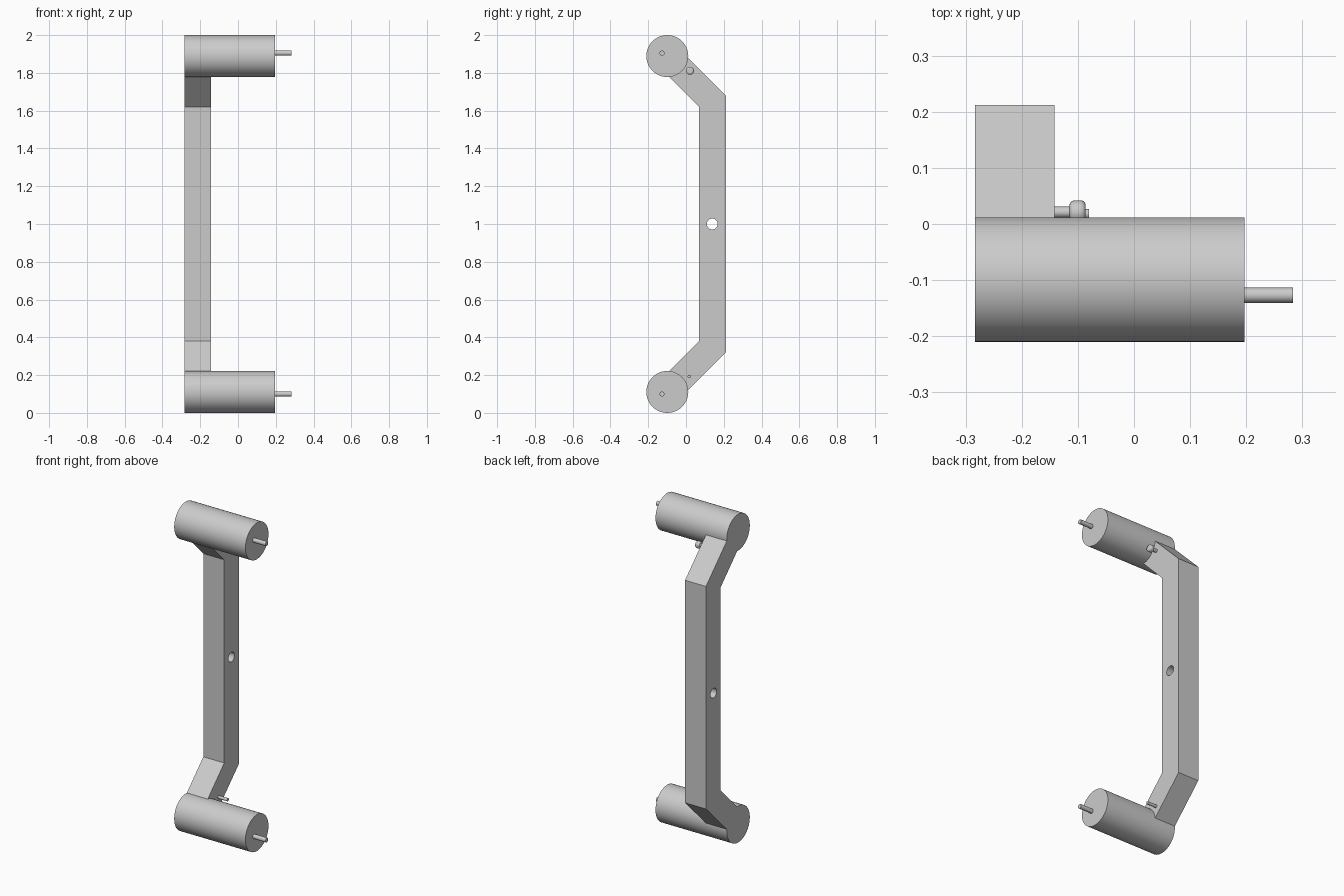
import bpy, bmesh
from math import sin, cos, asin, pi, radians

if "Cube" in bpy.data.objects:
    bpy.data.objects.remove(bpy.data.objects["Cube"])

X0, X1, X2, X3 = -0.283, -0.142, 0.197, 0.283   # bar faces, drum end, pin tip
CY, R = -0.099, 0.111                           # drum centre y and radius
ZS = (0.111, 1.889)                             # drum heights


def smooth(ob):
    bpy.ops.object.select_all(action='DESELECT')
    ob.select_set(True)
    bpy.context.view_layer.objects.active = ob
    bpy.ops.object.shade_smooth_by_angle(angle=radians(30))


def rod(name, xa, xb, y, z, r, sides=24, bevel=0):
    """Cylinder running along x."""
    bpy.ops.mesh.primitive_cylinder_add(
        vertices=sides, radius=r, depth=xb - xa,
        location=((xa + xb) / 2, y, z), rotation=(0, pi / 2, 0))
    ob = bpy.context.object
    ob.name = name
    if bevel:
        m = ob.modifiers.new("round", 'BEVEL')
        m.width, m.segments = bevel, 4
        m.limit_method = 'ANGLE'
    smooth(ob)
    return ob


# Bent bar: lower half profile, mirrored to the top, ends seated on the drums
half = asin(0.0705 / R)
arc = []
for i in range(9):
    a = radians(45) - half + 2 * half * i / 8
    arc.append((CY + R * cos(a), ZS[0] + R * sin(a)))
lower = [(0.212, 0.322)] + arc + [(0.07, 0.381)]
profile = lower + [(y, 2 - z) for y, z in reversed(lower)]

bm = bmesh.new()
face = bm.faces.new([bm.verts.new((X0, y, z)) for y, z in profile])
ext = bmesh.ops.extrude_face_region(bm, geom=[face])
bmesh.ops.translate(bm, vec=(X1 - X0, 0, 0),
                    verts=[v for v in ext["geom"] if isinstance(v, bmesh.types.BMVert)])
bmesh.ops.recalc_face_normals(bm, faces=bm.faces)
me = bpy.data.meshes.new("bent_bar")
bm.to_mesh(me)
bm.free()
bar = bpy.data.objects.new("bent_bar", me)
bpy.context.collection.objects.link(bar)

# Through hole in the middle of the bar
cutter = rod("hole_cutter", X0 - 0.1, X1 + 0.1, 0.139, 1.0, 0.029, 32)
cutter.hide_render = True
cut = bar.modifiers.new("hole", 'BOOLEAN')
cut.operation, cut.solver, cut.object = 'DIFFERENCE', 'EXACT', cutter
bpy.context.view_layer.objects.active = bar
bpy.ops.object.modifier_apply(modifier="hole")
bpy.data.objects.remove(cutter)
smooth(bar)

# Drums with off-centre end pins
for label, z, pin_z in (("lower", ZS[0], 0.1), ("upper", ZS[1], 1.905)):
    rod(label + "_drum", X0, X2, CY, z, R, 64)
    rod(label + "_pin", X2 - 0.01, X3, -0.127, pin_z, 0.0135)

# Small pegs on the arms, the upper one carrying a knob
rod("lower_peg", X1 - 0.01, -0.08, 0.018, 0.193, 0.009)
rod("upper_peg", X1 - 0.01, -0.105, 0.021, 1.811, 0.010)
rod("upper_knob", -0.115, -0.086, 0.021, 1.811, 0.021, 24, 0.009)
